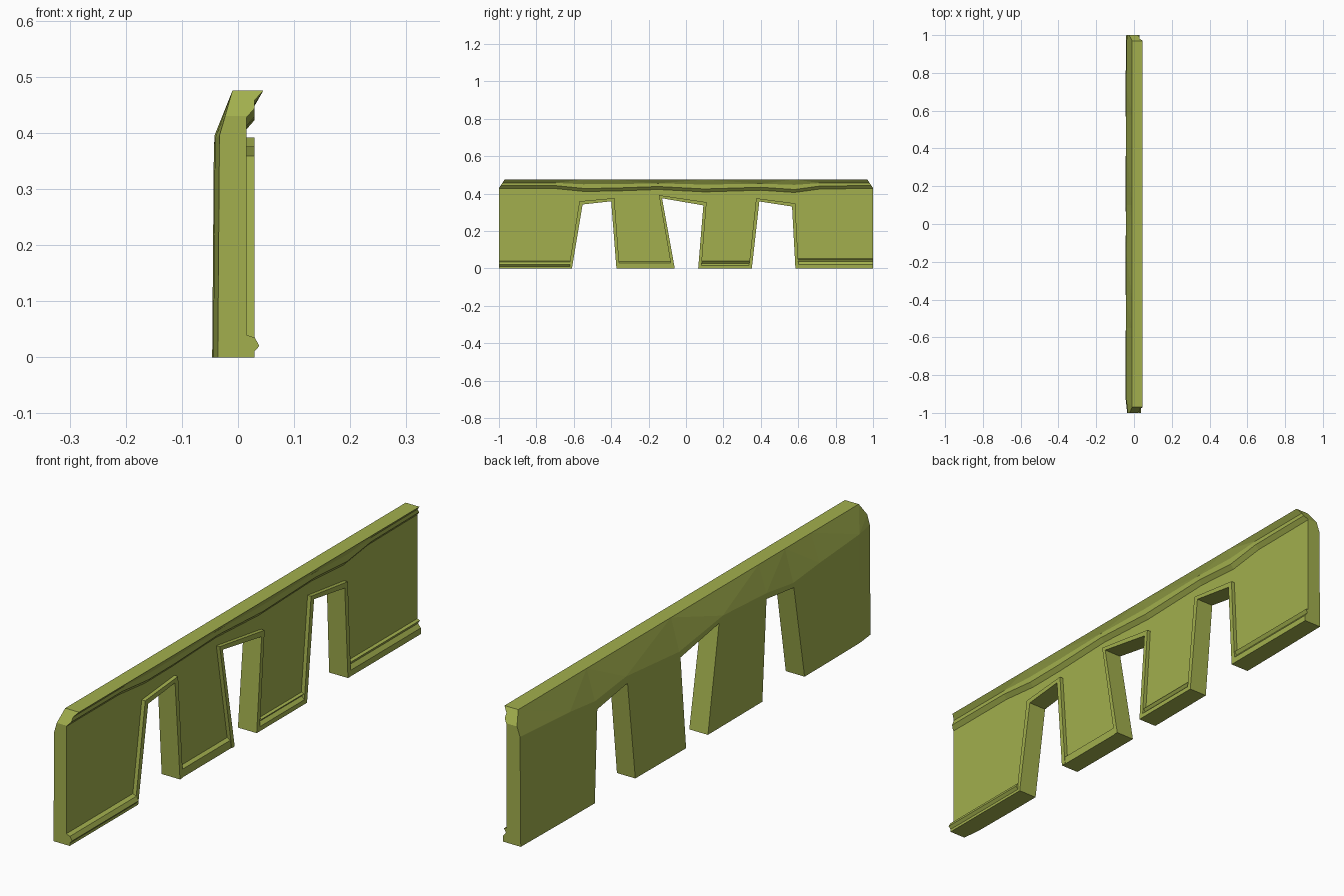
import bpy, bmesh
from mathutils import Vector

if "Cube" in bpy.data.objects:
    bpy.data.objects.remove(bpy.data.objects["Cube"])

plaster = bpy.data.materials.new("olive_plaster")
plaster.diffuse_color = (0.36, 0.43, 0.075, 1)
plaster.use_nodes = True
plaster.node_tree.nodes["Principled BSDF"].inputs["Base Color"].default_value = plaster.diffuse_color


def finish(name, bm):
    bmesh.ops.recalc_face_normals(bm, faces=bm.faces[:])
    me = bpy.data.meshes.new(name)
    bm.to_mesh(me)
    bm.free()
    me.materials.append(plaster)
    ob = bpy.data.objects.new(name, me)
    bpy.context.collection.objects.link(ob)
    return ob


def loft(name, sections, bevel_ends=False):
    """Skin a list of closed sections (each a list of xyz points) and cap both ends."""
    bm = bmesh.new()
    rings = [[bm.verts.new(p) for p in s] for s in sections]
    n = len(rings[0])
    for a, b in zip(rings, rings[1:]):
        for i in range(n):
            bm.faces.new((a[i], a[(i + 1) % n], b[(i + 1) % n], b[i]))
    bm.faces.new(rings[0])
    bm.faces.new(rings[-1][::-1])
    if bevel_ends:
        # slanted cut on the top corner of each end
        for s in (-1, 1):
            geom = bm.verts[:] + bm.edges[:] + bm.faces[:]
            bmesh.ops.bisect_plane(bm, geom=geom, plane_co=(0, s, 0.43),
                                   plane_no=Vector((0, s * 0.045, 0.03)).normalized(),
                                   clear_outer=True)
            bmesh.ops.holes_fill(bm, edges=[e for e in bm.edges if e.is_boundary])
        bmesh.ops.recalc_face_normals(bm, faces=bm.faces[:])
        bmesh.ops.triangulate(bm, faces=bm.faces[:])
    return finish(name, bm)


def prism(name, yz, x0, x1):
    return loft(name, [[(x, y, z) for y, z in yz] for x in (x0, x1)])


# Wall with wavy cornice: y, cornice underside z, back crease z, back x
stations = [(-1, 0.427, 0.395, -0.036), (-0.93, 0.427, 0.39, -0.044), (-0.7, 0.427, 0.375, -0.046),
            (-0.55, 0.412, 0.36, -0.046), (-0.4, 0.413, 0.38, -0.044), (-0.15, 0.422, 0.395, -0.045),
            (0.1, 0.409, 0.36, -0.046), (0.4, 0.418, 0.385, -0.044), (0.58, 0.406, 0.365, -0.046),
            (0.72, 0.425, 0.38, -0.045), (1, 0.427, 0.395, -0.041)]
sections = []
for y, c, k, b in stations:
    profile = [(b, 0), (0.015, 0), (0.015, c), (0.029, c + 0.016), (0.029, c / 2 + 0.244),
               (0.045, 0.475), (-0.01, 0.475), (b + 0.003, k)]
    sections.append([(x, y, z) for x, z in profile])
wall = loft("wall", sections, True)

# Crooked doorways: bottom left, top left, top right, bottom right (y, z)
doors = [[(-0.61, 0), (-0.553, 0.342), (-0.40, 0.359), (-0.372, 0)],
         [(-0.06, 0), (-0.128, 0.375), (0.093, 0.337), (0.065, 0)],
         [(0.352, 0), (0.392, 0.358), (0.567, 0.331), (0.585, 0)]]
for i, (bl, tl, tr, br) in enumerate(doors, 1):
    # Opening cut, run a little below the floor
    below = [(bl[0] - (tl[0] - bl[0]) * 0.1, -tl[1] * 0.1), tl, tr,
             (br[0] - (tr[0] - br[0]) * 0.1, -tr[1] * 0.1)]
    cutter = prism("door_cutter", below, -0.2, 0.2)
    cutter.hide_render = True
    mod = wall.modifiers.new("doorway", "BOOLEAN")
    mod.operation, mod.solver, mod.object = "DIFFERENCE", "EXACT", cutter
    bpy.context.view_layer.objects.active = wall
    bpy.ops.object.modifier_apply(modifier=mod.name)
    bpy.data.objects.remove(cutter)
    # Raised surround
    w = 0.017
    outer = [(br[0] + w, 0), (tr[0] + w, tr[1] + w), (tl[0] - w, tl[1] + w), (bl[0] - w, 0)]
    prism(f"door_surround_{i}", [bl, tl, tr, br] + outer, 0.012, 0.029)

# Skirting boards between the doorways: pointed or grooved profile (x, z)
pointed = [(0.012, 0), (0.029, 0), (0.029, 0.01), (0.038, 0.02), (0.03, 0.035), (0.012, 0.041)]
plain = [(0.012, 0), (0.027, 0), (0.027, 0.03), (0.012, 0.039)]
grooved = [(0.012, 0), (0.029, 0), (0.029, 0.022), (0.018, 0.036), (0.026, 0.049), (0.012, 0.053)]
for i, (y0, y1, prof, h) in enumerate([(-1, -0.62, pointed, 1), (-0.36, -0.07, plain, 1),
                                       (0.075, 0.342, grooved, 0.75), (0.595, 1, grooved, 1)], 1):
    loft(f"skirting_{i}", [[(x, y, z * h) for x, z in prof] for y in (y0, y1)])
